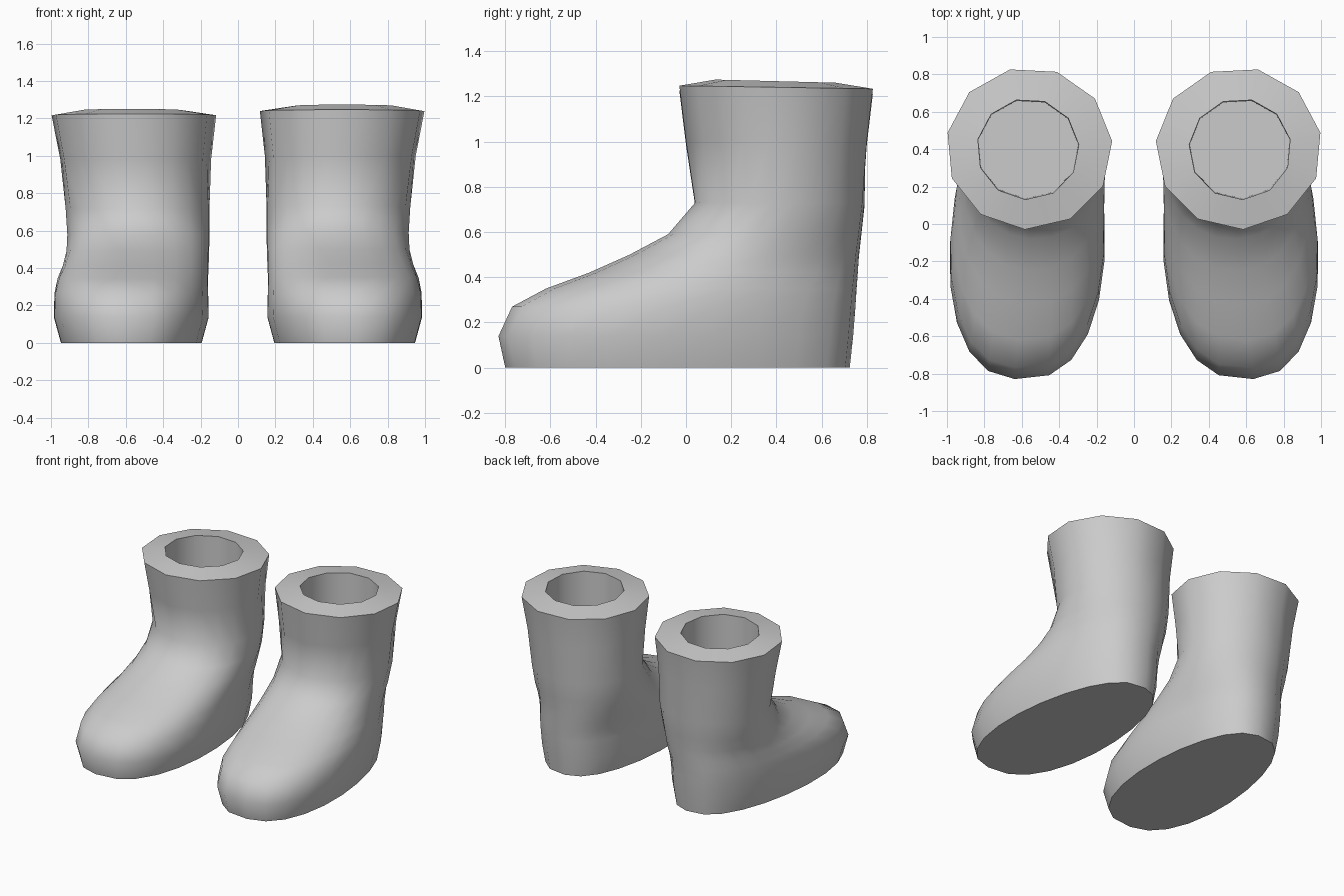
import bpy, bmesh, math

if "Cube" in bpy.data.objects:
    bpy.data.objects.remove(bpy.data.objects["Cube"])

grey = bpy.data.materials.new("grey")
grey.diffuse_color = (0.6, 0.6, 0.6, 1)
grey.use_nodes = True
grey.node_tree.nodes["Principled BSDF"].inputs["Base Color"].default_value = grey.diffuse_color

N = 22                      # columns; the collar itself is an 11-sided polygon
TURN = math.radians(3)      # slight outward twist

# height, front y, back y, centre x, half width, squareness, toe widening, faceted
RINGS = [
    (0.00, -0.80, 0.725, 0.567, 0.375, 0.80, 0.10, False),
    (0.14, -0.83, 0.740, 0.567, 0.413, 0.80, 0.10, False),
    (0.27, -0.77, 0.750, 0.567, 0.410, 0.80, 0.09, False),
    (0.35, -0.62, 0.755, 0.560, 0.402, 0.82, 0.07, False),
    (0.42, -0.43, 0.760, 0.545, 0.390, 0.85, 0.05, False),
    (0.50, -0.25, 0.765, 0.535, 0.382, 0.90, 0.02, False),
    (0.59, -0.08, 0.775, 0.532, 0.382, 0.95, 0.0, False),
    (0.73, 0.04, 0.790, 0.537, 0.386, 1.0, 0.0, False),
    (1.00, 0.00, 0.810, 0.550, 0.408, 1.0, 0.0, True),
    (1.24, -0.03, 0.838, 0.560, 0.445, 1.0, 0.0, True),
    # collar rim, then down the inside
    (1.267, 0.130, 0.670, 0.567, 0.273, 1.0, 0.0, True),
    (0.60, 0.135, 0.665, 0.567, 0.270, 1.0, 0.0, True),
]


def ring_points(z, front, back, cx, w, power, toe, faceted):
    mid, half = (front + back) / 2, (back - front) / 2
    pts = []
    for i in range(N):
        a = 2 * math.pi * i / N + TURN
        s, c = math.sin(a), math.cos(a)
        x = cx + 0.28 * toe * c + w * math.copysign(abs(s) ** power, s) * (1 + toe * c)
        tilt = 0.007 * c if z > 1.1 else 0      # collar dips at the back
        pts.append((x, mid - half * c, z + tilt))
    if faceted:             # every second point sits on a straight edge
        for i in range(1, N, 2):
            p, q = pts[i - 1], pts[(i + 1) % N]
            pts[i] = tuple((u + v) / 2 for u, v in zip(p, q))
    return pts


def make_boot(name, side, height):
    bm = bmesh.new()
    loops = [[bm.verts.new((side * x, y, z * height)) for x, y, z in ring_points(*r)]
             for r in RINGS]
    for low, high in zip(loops, loops[1:]):
        for i in range(N):
            j = (i + 1) % N
            bm.faces.new((low[i], low[j], high[j], high[i]))
    bm.faces.new(loops[0])      # sole
    bm.faces.new(loops[-1])     # insole
    bmesh.ops.recalc_face_normals(bm, faces=bm.faces)
    mesh = bpy.data.meshes.new(name)
    bm.to_mesh(mesh)
    bm.free()
    mesh.materials.append(grey)
    ob = bpy.data.objects.new(name, mesh)
    bpy.context.collection.objects.link(ob)
    bpy.ops.object.select_all(action='DESELECT')
    ob.select_set(True)
    bpy.context.view_layer.objects.active = ob
    bpy.ops.object.shade_smooth_by_angle(angle=math.radians(62))


make_boot("right_boot", 1, 1.0)
make_boot("left_boot", -1, 0.982)
